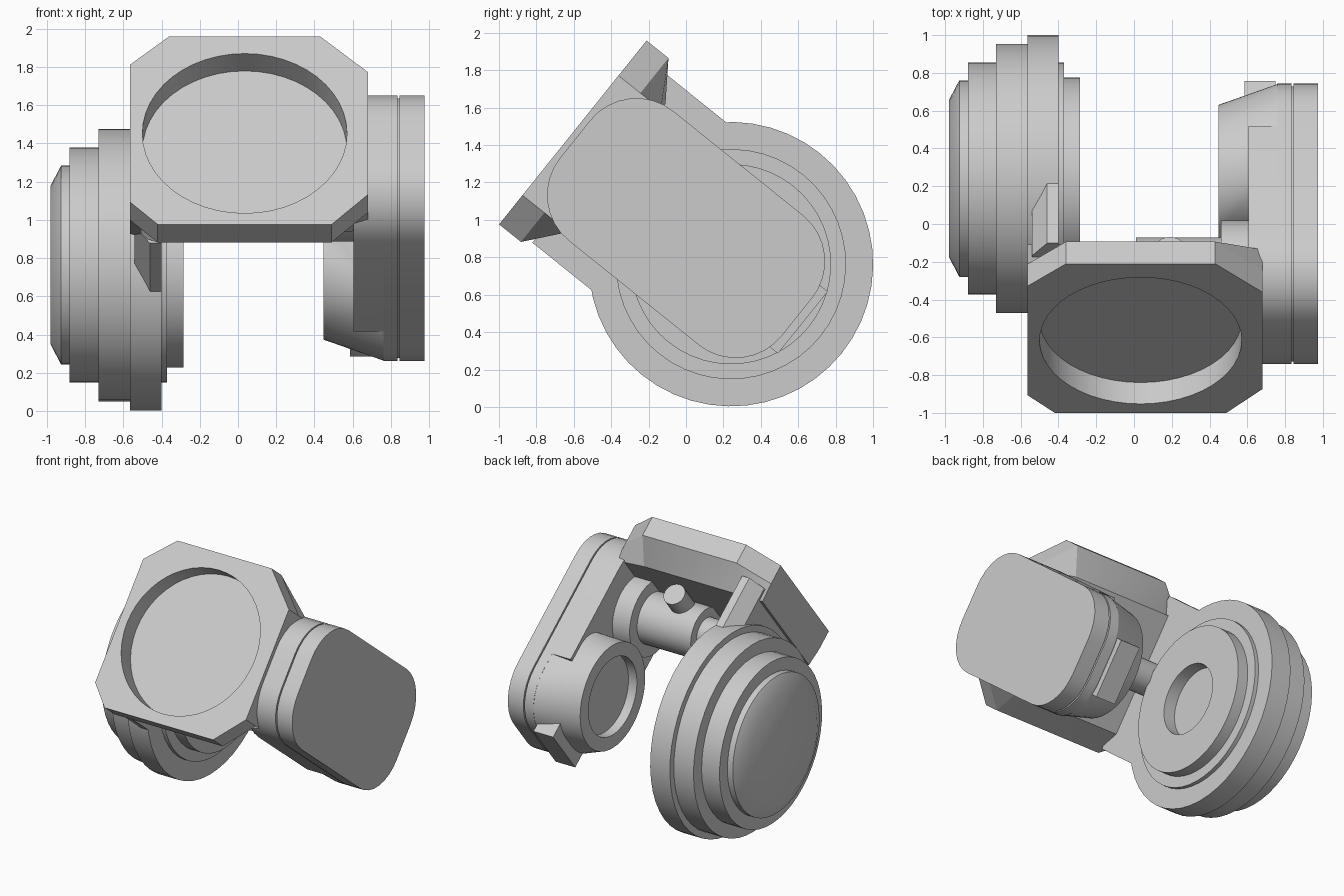
import bpy, bmesh, math
from mathutils import Matrix, Vector

cube = bpy.data.objects.get("Cube")
if cube:
    bpy.data.objects.remove(cube)

# Tilted frame: x across, u up along the front face, w depth behind it
U, W = Vector((0, 0.626, 0.78)), Vector((0, 0.78, -0.626))
ORIGIN = Vector((0, -0.605, 1.4675))
MID_U, PIVOT_W = -0.02, 1.10

grey = bpy.data.materials.new("plain grey")
grey.use_nodes = True
COLOUR = (0.6, 0.6, 0.6, 1)
grey.diffuse_color = COLOUR
grey.node_tree.nodes["Principled BSDF"].inputs["Base Color"].default_value = COLOUR
parts = []


def place(x, u, w):
    return ORIGIN + Vector((x, 0, 0)) + U * u + W * w


def finish(name, bm):
    bmesh.ops.recalc_face_normals(bm, faces=bm.faces)
    mesh = bpy.data.meshes.new(name)
    bm.to_mesh(mesh)
    bm.free()
    mesh.materials.append(grey)
    ob = bpy.data.objects.new(name, mesh)
    bpy.context.collection.objects.link(ob)
    parts.append(ob)
    return ob


def loft(name, rings):
    """Skin equal-length rings of (x, u, w) points and cap both ends."""
    bm = bmesh.new()
    loops = [[bm.verts.new(place(*p)) for p in ring] for ring in rings]
    n = len(loops[0])
    for a, b in zip(loops, loops[1:]):
        for i in range(n):
            j = (i + 1) % n
            bm.faces.new((a[i], a[j], b[j], b[i]))
    bm.faces.new(loops[0])
    bm.faces.new(loops[-1])
    return finish(name, bm)


def circle(x, r, w, u=MID_U, n=48):
    return [(x, u + r * math.sin(math.tau * i / n), w + r * math.cos(math.tau * i / n))
            for i in range(n)]


def lathe(name, profile, w, n=48):
    return loft(name, [circle(x, r, w, n=n) for x, r in profile])


def rounded(x, half_w=0.76, half_u=0.445, r=0.315, w=0.792, steps=8):
    pts = []
    for k, (sw, su) in enumerate(((1, 1), (-1, 1), (-1, -1), (1, -1))):
        for i in range(steps + 1):
            a = math.pi / 2 * (k + i / steps)
            pts.append((x, MID_U + su * (half_u - r) + r * math.sin(a),
                        w + sw * (half_w - r) + r * math.cos(a)))
    return pts


# Front block: chamfered plate, tapering at the back
outline = [(-0.36, 0.63), (0.43, 0.63), (0.68, 0.39), (0.68, -0.43),
           (0.49, -0.63), (-0.42, -0.63), (-0.565, -0.48), (-0.565, 0.44)]
block = loft("front_block", [
    [(x, u, 0) for x, u in outline],
    [(x, u, 0.15) for x, u in outline],
    [(x, max(-0.46, min(0.43, u)), 0.29) for x, u in outline]])

# Round recess in the front face
cutter = loft("recess_cutter", [
    [(0.035 + 0.535 * math.cos(math.tau * i / 48),
      MID_U + 0.535 * math.sin(math.tau * i / 48), w) for i in range(48)]
    for w in (-0.1, 0.145)])
parts.remove(cutter)
cut = block.modifiers.new("recess", 'BOOLEAN')
cut.object = cutter
cut.solver = 'EXACT'
bpy.context.view_layer.update()
cut_mesh = bpy.data.meshes.new_from_object(
    block.evaluated_get(bpy.context.evaluated_depsgraph_get()))
block.modifiers.clear()
block.data = cut_mesh
bpy.data.objects.remove(cutter)

# Arm from the block to the stepped disc, outer edges chamfered
arm = [(-0.40, 0.575), (-0.46, 0.575), (-0.54, 0.47),
       (-0.54, -0.47), (-0.46, -0.575), (-0.40, -0.575)]
loft("disc_arm", [[(x, MID_U + u, w) for x, u in arm] for w in (0.2, PIVOT_W)])

# Stepped disc with a shallow socket on the inner side
lathe("stepped_disc", [
    (-0.98, 0.415), (-0.925, 0.52), (-0.88, 0.52), (-0.88, 0.615),
    (-0.73, 0.615), (-0.73, 0.7125), (-0.565, 0.7125), (-0.565, 0.76),
    (-0.40, 0.76), (-0.40, 0.615), (-0.37, 0.615), (-0.37, 0.535),
    (-0.285, 0.535), (-0.285, 0.26), (-0.38, 0.26)], PIVOT_W)

# Side housing: outer cover, narrow seam, main body
loft("side_cover", [rounded(0.845), rounded(0.975)])
loft("cover_seam", [rounded(x, 0.745, 0.43, 0.30) for x in (0.83, 0.85)])
loft("side_body", [rounded(0.76), rounded(0.835)])
loft("side_body_inner", [[(x, u, min(w, PIVOT_W)) for x, u, w in rounded(x0)]
                         for x0, x in ((0.605, 0.605), (0.77, 0.77))])

# Pivot boss blending from a circle into the rounded end of the housing
bm = bmesh.new()
for p in circle(0.447, 0.39, PIVOT_W) + [q for q in rounded(0.765) if q[2] > 0.9]:
    bm.verts.new(place(*p))
for u in (-0.445, 0.445):
    bm.verts.new(place(0.765, MID_U + u, 0.85))
hull = bmesh.ops.convex_hull(bm, input=bm.verts)
bmesh.ops.dissolve_limit(bm, angle_limit=0.01, verts=bm.verts, edges=bm.edges)
# Shallow dish in the boss end
end = min(bm.faces, key=lambda f: f.calc_center_median().x)
bmesh.ops.inset_region(bm, faces=[end], thickness=0.10)
dish = bmesh.ops.extrude_face_region(bm, geom=[end])
bmesh.ops.translate(bm, vec=(0.07, 0, 0),
                    verts=[v for v in dish["geom"] if isinstance(v, bmesh.types.BMVert)])
if end.is_valid:
    bmesh.ops.delete(bm, geom=[end], context='FACES_ONLY')
finish("pivot_boss", bm)

# Stop tab at the end of the housing
loft("stop_tab", [[(x, -0.235, w), (x, 0.19, w), (x, 0.19, 1.4), (x, -0.235, 1.4)]
                  for x, w in ((0.585, 1.595), (0.75, 1.595))])

# Cross shaft behind the block
lathe("cross_shaft", [(0.62, 0.28), (0.46, 0.28), (0.46, 0.19), (0.01, 0.19),
                      (0.01, 0.12), (-0.41, 0.12)], 0.458, 32)
loft("shaft_knob", [[(0.19 + 0.08 * math.cos(math.tau * i / 24), u,
                      0.37 + 0.08 * math.sin(math.tau * i / 24)) for i in range(24)]
                    for u in (0.1, 0.296)])

# Smooth round walls, keep hard edges
bpy.ops.object.select_all(action='DESELECT')
for ob in parts:
    ob.select_set(True)
bpy.context.view_layer.objects.active = parts[0]
bpy.ops.object.shade_smooth_by_angle(angle=math.radians(30))
